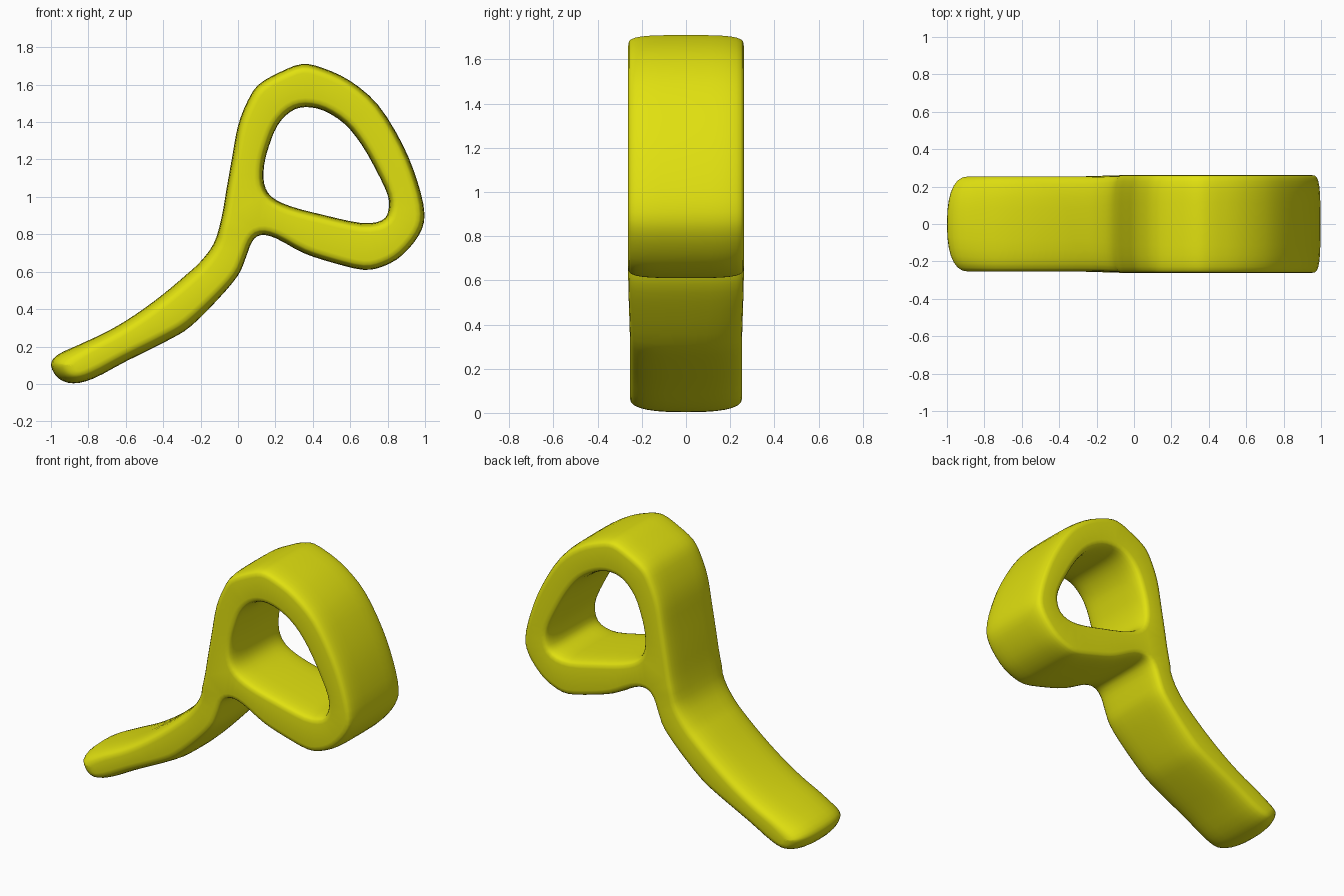
import bpy, bmesh, math
from mathutils import Vector

if "Cube" in bpy.data.objects:
    bpy.data.objects.remove(bpy.data.objects["Cube"])

# Front-view outlines (x, z): outer silhouette and the hole in the loop
OUTER = [(-1, .1), (-.965, .155), (-.85, .21), (-.7, .28), (-.55, .37), (-.4, .48),
         (-.27, .59), (-.2, .655), (-.13, .75), (-.09, .88), (-.06, 1.05), (-.03, 1.22),
         (0, 1.38), (.05, 1.51), (.11, 1.6), (.22, 1.665), (.34, 1.71), (.45, 1.69),
         (.6, 1.62), (.75, 1.49), (.88, 1.28), (.96, 1.08), (.997, .91), (.97, .8),
         (.88, .69), (.78, .63), (.67, .61), (.5, .65), (.35, .70), (.2, .78),
         (.12, .795), (.075, .76), (.04, .67), (0, .58), (-.1, .46), (-.25, .31),
         (-.37, .235), (-.6, .12), (-.77, .03), (-.88, .003), (-.96, .03)]
HOLE = [(.14, 1.07), (.14, 1.17), (.165, 1.27), (.21, 1.38), (.28, 1.455), (.36, 1.48),
        (.46, 1.46), (.57, 1.39), (.66, 1.28), (.74, 1.14), (.8, 1.01), (.805, .93),
        (.77, .875), (.66, .86), (.45, .905), (.28, .95), (.18, 1.0)]
LAYERS = 15


def smooth_loop(pts, n=3):
    """Closed Catmull-Rom curve through the points."""
    p = [Vector(q) for q in pts]
    out = []
    for i in range(len(p)):
        a, b, c, d = (p[(i + k) % len(p)] for k in (-1, 0, 1, 2))
        for s in range(n):
            t = s / n
            out.append(.5 * (2 * b + (c - a) * t + (2 * a - 5 * b + 4 * c - d) * t * t
                             + (3 * b - a - 3 * c + d) * t ** 3))
    return out


def blend(x, lo, hi):
    t = max(0, min(1, (x - lo) / (hi - lo)))
    return t * t * (3 - 2 * t)


def add_wall(bm, pts, inward):
    """Stack the outline across y, pulled into the body towards both rims."""
    rings, n = [], len(pts)
    for k in range(LAYERS):
        a = math.pi * (k / (LAYERS - 1) - .5)
        ring = []
        for i, p in enumerate(pts):
            tan = (pts[(i + 1) % n] - pts[i - 1]).normalized()
            nrm = Vector((tan.y, -tan.x)) * inward
            tail = 1 - blend(p.x, -.3, .05) if p.y < .8 else 0
            tip = 1 - blend(p.x, -1, -.75)
            depth = .05 + .015 * tail
            power = 3.6 - .8 * tail - .4 * tip
            c = max(0, math.cos(a)) ** (2 / power)
            y = math.copysign(abs(math.sin(a)) ** (2 / power), a) * (.262 - .008 * tail)
            q = p + nrm * depth * (1 - c)
            ring.append(bm.verts.new((q.x + .05 * tip * (1 - c), y, q.y)))
        rings.append(ring)
    for lo, hi in zip(rings, rings[1:]):
        for i in range(n):
            j = (i + 1) % n
            bm.faces.new((lo[i], lo[j], hi[j], hi[i]))
    return rings[0], rings[-1]


def rim_edges(bm, ring):
    return [bm.edges.get((ring[i - 1], ring[i])) for i in range(len(ring))]


# Looped strap: outer wall, hole wall and two flat sides
bm = bmesh.new()
outer = add_wall(bm, smooth_loop(OUTER), 1)
hole = add_wall(bm, smooth_loop(HOLE), -1)
for o, h in zip(outer, hole):
    bmesh.ops.triangle_fill(bm, use_beauty=True, edges=rim_edges(bm, o) + rim_edges(bm, h))
bmesh.ops.recalc_face_normals(bm, faces=bm.faces)
mesh = bpy.data.meshes.new("looped_hook")
bm.to_mesh(mesh)
bm.free()
obj = bpy.data.objects.new("looped_hook", mesh)
bpy.context.collection.objects.link(obj)

# Yellow material and smooth shading
mat = bpy.data.materials.new("yellow")
mat.diffuse_color = (.75, .75, .005, 1)
mat.use_nodes = True
mat.node_tree.nodes["Principled BSDF"].inputs["Base Color"].default_value = mat.diffuse_color
mesh.materials.append(mat)
bpy.context.view_layer.objects.active = obj
obj.select_set(True)
bpy.ops.object.shade_smooth_by_angle(angle=math.radians(50))
